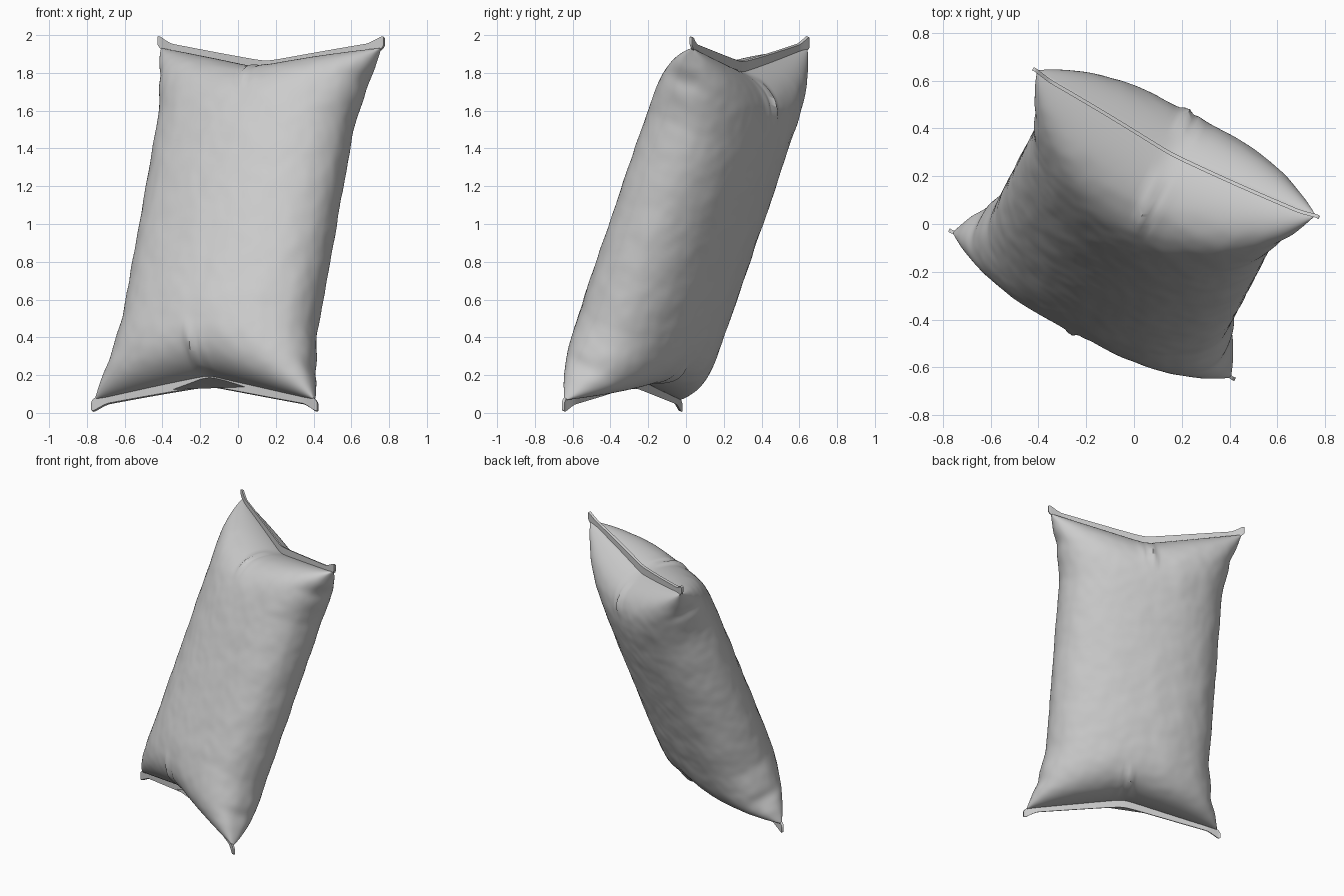
import bpy, bmesh, math
from mathutils import Vector, noise

if "Cube" in bpy.data.objects:
    bpy.data.objects.remove(bpy.data.objects["Cube"])

# Leaning frame of the bag: across (u), facing front (w), lengthwise (v)
u = Vector((0.887, -0.462, 0)).normalized()
v = Vector((0.173, 0.315, 0.933))
v = (v - u * v.dot(u)).normalized()
w = u.cross(v)
CENTRE = Vector((0, 0, 1))
HALF = 0.675


def place(a, b, t):
    return CENTRE + u * a + w * b + v * t


def spow(x, p):
    return math.copysign(abs(x) ** p, x)


def gauss(x, s):
    return math.exp(-(x / s) ** 2)


def smooth(x):
    x = min(1, max(0, x))
    return x * x * (3 - 2 * x)


def end_line(a):
    # length from the centre to the seam, dipping in the middle
    return 0.868 + 0.14 * math.sqrt(a * a + 0.001) / HALF


def finish(bm, name, angle):
    bmesh.ops.recalc_face_normals(bm, faces=bm.faces)
    me = bpy.data.meshes.new(name)
    bm.to_mesh(me)
    bm.free()
    ob = bpy.data.objects.new(name, me)
    bpy.context.collection.objects.link(ob)
    bpy.ops.object.select_all(action='DESELECT')
    ob.select_set(True)
    bpy.context.view_layer.objects.active = ob
    bpy.ops.object.shade_smooth_by_angle(angle=math.radians(angle))
    return ob


def skin(bm, rings):
    for r0, r1 in zip(rings, rings[1:]):
        n = len(r0)
        for i in range(n):
            j = (i + 1) % n
            bm.faces.new((r0[i], r0[j], r1[j], r1[i]))
    bm.faces.new(rings[0])
    bm.faces.new(rings[-1])


# Inflated pillow body
def body_point(s, th):
    c, d = math.cos(th), math.sin(th)
    e = abs(s)
    half_w = 0.552 + 0.103 * max(0, (e - 0.58) / 0.42) ** 1.3
    # dented sides just before the corner ears
    half_w -= 0.014 * gauss(e - 0.82, 0.05) * gauss(d, 0.45)
    a = half_w * spow(c, 2 / 2.2)
    t = s * end_line(a)
    b = 0.312 * max(0, 1 - e ** 7.5) ** 0.55 * spow(d, 2 / 2.2)
    # gathered fold running in from the middle of each seam
    shift = 0.14 * (1 - e) * (1 if s * d > 0 else -1)
    ramp = smooth((e - 0.72) / 0.22) * smooth((1 - e) / 0.02)
    fold = -0.032 * gauss(a - shift, 0.022) + 0.010 * gauss(a - shift - 0.055, 0.03)
    b += math.copysign(fold * ramp, d) * min(1, abs(b) / 0.06)
    # seams lean upright with the sealed strips
    b -= math.copysign(0.02 * e ** 10, s)
    # soft wrinkles
    p = Vector((a, b, t))
    k = 0.004 * noise.noise(p * 7) + 0.002 * noise.noise(p * 16)
    k *= min(1, (1 - e) / 0.1)
    return place(a + k * c, b + k * d + 0.005 * min(1, max(-1, d * 8)), t)


bm = bmesh.new()
rings = []
ROWS, COLS = 130, 220
for i in range(ROWS + 1):
    s = math.sin(math.pi / 2 * (2 * i / ROWS - 1))
    rings.append([bm.verts.new(body_point(s, 2 * math.pi * (j + 0.5) / COLS)) for j in range(COLS)])
skin(bm, rings)
finish(bm, "bag_body", 60)


# Thin upright sealed strips, one at each end
def seal_strip(name, sign):
    bm = bmesh.new()
    rings = []
    n = 80
    for i in range(n + 1):
        a = HALF * math.sin(math.pi / 2 * (2 * i / n - 1))
        f = abs(a) / HALF
        tip = max(0, (f - 0.86) / 0.14)
        outer = 0.918 + 0.118 * math.sqrt(f * f + 0.003) + 0.036 * tip ** 1.3 - 0.014 * tip ** 12
        height = 0.066 - 0.012 * f + 0.014 * tip - 0.03 * tip ** 12
        b = sign * 0.004 * math.sin(a * 5)
        ring = []
        for off, drop in ((-0.008, height), (0.008, height), (0.008, 0), (-0.008, 0)):
            ring.append(bm.verts.new(place(a, b + off, sign * outer) - Vector((0, 0, sign * drop))))
        rings.append(ring)
    skin(bm, rings)
    finish(bm, name, 40)


seal_strip("top_seal", 1)
seal_strip("bottom_seal", -1)
